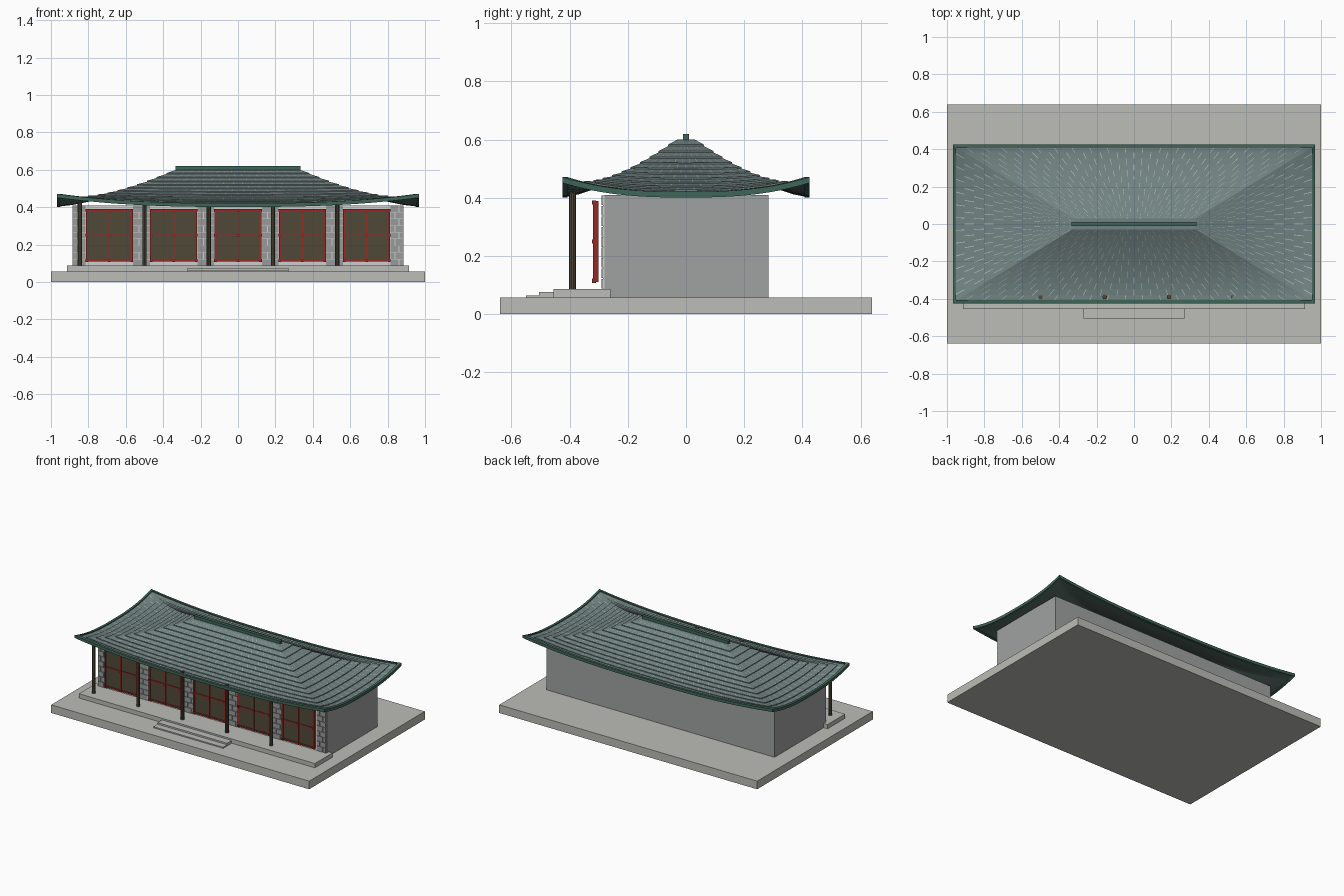
import bpy, bmesh, math

if "Cube" in bpy.data.objects:
    bpy.data.objects.remove(bpy.data.objects["Cube"])


def mat(name, r, g, b):
    """Flat material from display RGB, stored as linear."""
    m = bpy.data.materials.new(name)
    lin = [((c / 255 + 0.055) / 1.055) ** 2.4 for c in (r, g, b)]
    m.diffuse_color = (*lin, 1)
    m.use_nodes = True
    m.node_tree.nodes["Principled BSDF"].inputs["Base Color"].default_value = m.diffuse_color
    return m


PAVING = mat("paving", 188, 189, 183)
WALL = mat("wall_grey", 160, 162, 162)
STONE = mat("stone", 152, 155, 154)
MORTAR = mat("mortar", 205, 207, 205)
TILE = mat("roof_tile", 113, 131, 130)
SEAM = mat("tile_seam", 178, 190, 190)
TRIM = mat("green_trim", 64, 102, 88)
UNDER = mat("eave_underside", 88, 110, 104)
WOOD = mat("dark_wood", 80, 73, 56)
RED = mat("red_lattice", 150, 42, 36)


def finish(name, bm, mats):
    me = bpy.data.meshes.new(name)
    bm.to_mesh(me)
    bm.free()
    for m in mats:
        me.materials.append(m)
    ob = bpy.data.objects.new(name, me)
    bpy.context.collection.objects.link(ob)
    return ob


def boxes(name, spans, material):
    """One object from (x0, x1, y0, y1, z0, z1) spans."""
    bm = bmesh.new()
    for x0, x1, y0, y1, z0, z1 in spans:
        vs = bmesh.ops.create_cube(bm, size=1)["verts"]
        for v in vs:
            v.co = (x0 + (v.co.x + .5) * (x1 - x0),
                    y0 + (v.co.y + .5) * (y1 - y0),
                    z0 + (v.co.z + .5) * (z1 - z0))
    return finish(name, bm, [material])


# Terrace, porch floor and steps
boxes("terrace", [(-1, 1, -.64, .64, 0, .057)], PAVING)
boxes("porch_floor", [(-.915, .915, -.455, -.26, .055, .087)], PAVING)
boxes("porch_steps", [(-.27, .27, -.505, -.45, .055, .076),
                      (-.27, .27, -.55, -.50, .055, .065)], PAVING)

# Hall body and stone front
boxes("hall_body", [(-.885, .885, -.28, .283, .055, .41)], WALL)
boxes("mortar_backing", [(-.884, .884, -.286, -.279, .086, .408)], MORTAR)
doors = [-.688, -.344, 0, .344, .688]
edges = [-.885] + [e for d in doors for e in (d - .125, d + .125)] + [.885]
stones = []
ROWS, gap = 9, .0025
for a, b in zip(edges[::2], edges[1::2]):
    for r in range(ROWS):
        z0 = .087 + r * .322 / ROWS
        z1 = z0 + .322 / ROWS
        cut = a + (b - a) * (.36 if r % 2 else .66)
        for p, q in ((a, cut), (cut, b)):
            stones.append((p + gap, q - gap, -.291, -.28, z0 + gap / 2, z1 - gap / 2))
boxes("front_stones", stones, STONE)

# Double doors with a red lattice
boxes("door_panels", [(d - .122, d + .122, -.314, -.304, .112, .386) for d in doors], WOOD)
bars, knobs = [], []
for d in doors:
    xs = [d - .12, d, d + .12]
    zs = [.115, .25, .384]
    for x in xs:
        w = .0055 if x != d else .004
        bars.append((x - w, x + w, -.319, -.301, .11, .389))
    for z in zs:
        bars.append((d - .125, d + .125, -.318, -.302, z - .005, z + .005))
    for x in xs:
        for z in zs:
            knobs.append((x - .007, x + .007, -.323, -.31, z - .007, z + .007))
boxes("door_lattice", bars, RED)
boxes("door_studs", knobs, RED)

# Porch columns
bm = bmesh.new()
for x in (-.845, -.5, -.157, .187, .53):
    vs = bmesh.ops.create_cone(bm, cap_ends=True, segments=10, radius1=.0125,
                               radius2=.0125, depth=.34)["verts"]
    bmesh.ops.translate(bm, verts=vs, vec=(x, -.39, .255))
finish("porch_columns", bm, [WOOD])


# Curved hipped roof: side s, u from -1 to 1 along it, t from ridge to eave
def roof_point(s, u, t, dz=0.0, grow=0.0):
    x = .33 + .63 * t + grow
    y = .03 + .385 * t + grow
    z = .41 + .19 * max(0, 1 - t) ** 1.45 + .05 * t ** 3 * abs(u) ** 2.6 + dz
    px, py = [(u * x, -y), (x, u * y), (-u * x, y), (-x, -u * y)][s]
    return (px, py, z)


COURSES, LIP = 12, .005
bm = bmesh.new()


def quad(pts, mi=0):
    f = bm.faces.new([bm.verts.new(p) for p in pts])
    f.material_index = mi


for s in range(4):
    n = 20 if s % 2 == 0 else 12
    half = .0013 / (.65 if s % 2 == 0 else .25)
    for c in range(COURSES):
        t0, t1 = c / COURSES, (c + 1) / COURSES
        off = .5 if c % 2 else 0
        joints = [-1 + 2 * (k + off) / n for k in range(n + 1)]
        cuts = [(-1, 0)]
        for j in joints:
            if -.99 < j < .99:
                cuts += [(j - half, 1), (j + half, 0)]
        cuts.append((1, 0))
        for (u0, mi), (u1, _) in zip(cuts, cuts[1:]):
            a, b = roof_point(s, u0, t0), roof_point(s, u0, t1, LIP)
            d, e = roof_point(s, u1, t1, LIP), roof_point(s, u1, t0)
            quad((a, b, d, e), mi)
            quad((b, roof_point(s, u0, t1), roof_point(s, u1, t1), d))
# flat top below the ridge
quad([roof_point(s, -1, 0) for s in range(4)])
finish("tiled_roof", bm, [TILE, SEAM])

# Smooth underside of the eaves
bm = bmesh.new()
for s in range(4):
    for i in range(24):
        u0, u1 = -1 + i / 12, -1 + (i + 1) / 12
        for k in range(8):
            t0, t1 = k / 8, (k + 1) / 8
            quad([roof_point(s, u, t, -.007) for u, t in
                  ((u0, t0), (u1, t0), (u1, t1), (u0, t1))])
bmesh.ops.remove_doubles(bm, verts=bm.verts, dist=1e-5)
for f in bm.faces:
    f.smooth = True
finish("eave_underside", bm, [UNDER])

# Green trim swept round the eave
bm = bmesh.new()
section = [(-.008, -.009), (.009, -.009), (.009, .011), (-.008, .011)]
for s in range(4):
    for i in range(24):
        u0, u1 = -1 + i / 12, -1 + (i + 1) / 12
        for k in range(4):
            (g0, h0), (g1, h1) = section[k], section[(k + 1) % 4]
            quad([roof_point(s, u0, 1, h0, g0), roof_point(s, u1, 1, h0, g0),
                  roof_point(s, u1, 1, h1, g1), roof_point(s, u0, 1, h1, g1)])
bmesh.ops.remove_doubles(bm, verts=bm.verts, dist=1e-5)
bmesh.ops.recalc_face_normals(bm, faces=bm.faces)
finish("eave_trim", bm, [TRIM])

# Ridge cap
boxes("ridge_cap", [(-.335, .335, -.011, .011, .595, .62)], TRIM)
